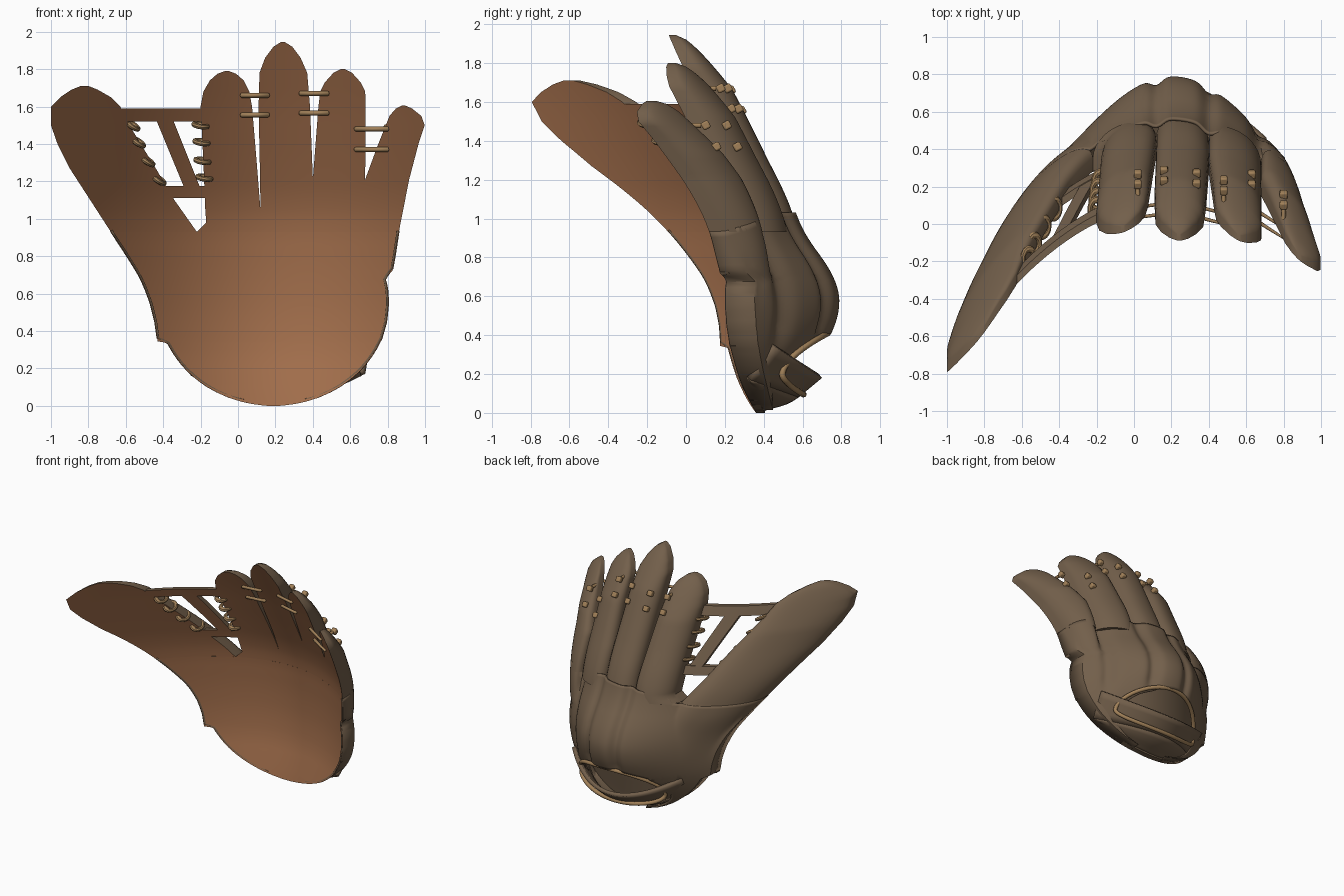
import bpy, bmesh
from math import pi, cos, sin, sqrt, exp
from mathutils import Vector

if "Cube" in bpy.data.objects:
    bpy.data.objects.remove(bpy.data.objects["Cube"])


def material(name, rgb):
    m = bpy.data.materials.new(name)
    m.diffuse_color = (*rgb, 1)
    m.use_nodes = True
    m.node_tree.nodes["Principled BSDF"].inputs["Base Color"].default_value = m.diffuse_color
    return m


PALM = material("palm_leather", (.38, .165, .075))
SHELL = material("back_leather", (.17, .115, .07))
LACE = material("lace", (.36, .22, .1))


def lin(tbl, z):
    """Linear lookup in rows (z, a, b...)."""
    z = min(max(z, tbl[0][0]), tbl[-1][0])
    for p, q in zip(tbl, tbl[1:]):
        if z <= q[0]:
            k = (z - p[0]) / (q[0] - p[0])
            return [a + (b - a) * k for a, b in zip(p[1:], q[1:])]


def smooth(tbl, z):
    """Softened lookup, averaged over a small window."""
    return sum(lin(tbl, z + d * .02)[0] for d in range(-4, 5)) / 9


# the whole front is one bowl-shaped surface
DEPTH = [(-.1, .345), (0, .36), (.13, .385), (.3, .42), (.5, .43), (.7, .42), (.95, .39),
         (1.1, .345), (1.3, .25), (1.5, .15), (1.6, .1), (1.95, -.09), (2.05, -.145)]


def front(x, z):
    return smooth(DEPTH, z) - .62 * (x - .2) ** 2


def make(name, verts, faces, mats, front_count=0, solid=0):
    me = bpy.data.meshes.new(name)
    me.from_pydata(verts, [], faces)
    for m in mats:
        me.materials.append(m)
    for i, p in enumerate(me.polygons):
        p.material_index = 0 if i < front_count or len(mats) == 1 else 1
    bm = bmesh.new()
    bm.from_mesh(me)
    bmesh.ops.recalc_face_normals(bm, faces=bm.faces)
    if solid and sum(f.normal.y * f.calc_area() for f in bm.faces) < 0:
        bmesh.ops.reverse_faces(bm, faces=bm.faces)
    bm.to_mesh(me)
    bm.free()
    ob = bpy.data.objects.new(name, me)
    bpy.context.collection.objects.link(ob)
    if solid:
        mod = ob.modifiers.new("thickness", "SOLIDIFY")
        mod.thickness, mod.offset = solid, -1
    return ob


def panel(name, st, thick, nx=14, step=.025):
    """Closed pad: front on the bowl, back raised by thick(t, z)."""
    zs = [st[0][0]]
    for p, q in zip(st, st[1:]):
        n = max(1, round((q[0] - p[0]) / step))
        zs += [p[0] + (q[0] - p[0]) * k / n for k in range(1, n + 1)]
    f, b = [], []
    for z in zs:
        l, r = lin(st, z)
        for j in range(nx + 1):
            t = -cos(pi * j / nx)
            x = l + (r - l) * (t + 1) / 2
            f.append((x, front(x, z), z))
            b.append((x, front(x, z) + thick(t, z), z))
    w, n, nz = nx + 1, len(f), len(zs)
    quads = [(i * w + j, i * w + j + 1, (i + 1) * w + j + 1, (i + 1) * w + j)
             for i in range(nz - 1) for j in range(nx)]
    faces = quads + [tuple(n + k for k in reversed(q)) for q in quads]
    for i in range(nz - 1):
        for j in (0, nx):
            a, c = i * w + j, (i + 1) * w + j
            faces.append((a, c, n + c, n + a))
    for i in (0, nz - 1):
        for j in range(nx):
            a = i * w + j
            faces.append((a, a + 1, n + a + 1, n + a))
    return make(name, f + b, faces, [PALM, SHELL], len(quads))


def sheet(name, fn, nu, nv, mat, solid):
    """Open sheet over u in -1..1 and v in 0..1."""
    vs = [fn(-1 + 2 * i / nu, j / nv) for i in range(nu + 1) for j in range(nv + 1)]
    w = nv + 1
    fs = [(i * w + j, (i + 1) * w + j, (i + 1) * w + j + 1, i * w + j + 1)
          for i in range(nu) for j in range(nv)]
    return make(name, vs, fs, [mat], 0, solid)


# palm, with a round heel
def heel_half(z):
    return .615 * sqrt(max(.003, 1 - ((.55 - z) / .55) ** 2))


BODY = [(z, .19 - heel_half(z), .19 + heel_half(z)) for z in
        (0, .003, .01, .022, .04, .065, .1, .14, .18, .22, .26, .3, .335)]
BODY += [(.345, -.43, .765), (.45, -.445, .795), (.55, -.47, .805), (.63, -.5, .8), (.685, -.525, .785),
         (.72, -.545, .825), (.8, -.595, .84), (.93, -.68, .86), (1.05, -.76, .885)]
panel("palm", BODY[:-1], lambda t, z: .045, 32)


# fingers and thumb
def dome(t, z, taper=1):
    return .035 + .04 * taper + (.10 + .03 * max(0, 1.3 - z)) * taper * sqrt(max(0, 1 - abs(t) ** 2.5))


DIGITS = {
    "index_finger": [(.93, -.22, .118), (.98, -.17, .119), (1.05, -.175, .12), (1.3, -.185, .1),
                     (1.6, -.2, .075), (1.68, -.185, .06), (1.74, -.15, .03), (1.775, -.11, -.01), (1.79, -.07, -.05)],
    "middle_finger": [(.93, .118, .4), (1.05, .12, .4), (1.22, .118, .4), (1.6, .11, .385), (1.78, .115, .37),
                      (1.86, .145, .335), (1.92, .19, .29), (1.945, .23, .25)],
    "ring_finger": [(.93, .4, .68), (1.21, .4, .68), (1.6, .43, .682), (1.68, .44, .68), (1.73, .465, .655),
                    (1.78, .51, .61), (1.8, .55, .57)],
    "little_finger": [(.93, .68, .86), (1.21, .68, .915), (1.4, .75, .965), (1.5, .79, .998),
                      (1.55, .81, .98), (1.59, .845, .93), (1.605, .875, .895)],
    "thumb": [(.93, -.68, -.22), (1.1, -.79, -.34), (1.27, -.9, -.44), (1.4, -.965, -.52), (1.5, -1, -.58),
              (1.6, -1, -.63), (1.65, -.95, -.68), (1.69, -.89, -.75), (1.71, -.84, -.8)]}
for name, st in DIGITS.items():
    panel(name, st, lambda t, z, top=st[-1][0]: dome(t, z, sqrt(min(1, (top - z) / .28))))

# back of the hand, open at the wrist
EDGE = [(-.1, .05), (0, .06), (.2, .1), (.4, .14), (.6, .145), (.75, .125), (.93, .078), (1.2, .078)]
BULGE = [(-.1, .0), (0, .02), (.2, .12), (.42, .19), (.55, .225), (.67, .22), (.8, .18), (.93, .13), (1.2, .11)]


def back_height(x, z, l, r):
    d = min(1, abs(x - .21) / .66)
    h = smooth(EDGE, z) + smooth(BULGE, z) * cos(pi / 2 * d) ** 1.5
    k = min(1, max(0, (z - .45) / .4))
    k = k * k * (3 - 2 * k)
    # thumb and little finger pads run down into the back
    for a, b in ((l, l + .46), (r - .18, r)):
        t = (2 * x - a - b) / (b - a)
        if abs(t) < 1:
            h += k * max(0, dome(t, z) - h)
    g = min(1, max(0, (z - .3) / .15))
    return h - .035 * g * sum(exp(-((x - c) / .04) ** 2) for c in (.12, .4, .66))


def hand_back(s, v):
    u = max(-1, min(1, s * 1.02))
    low = .015 + .395 * max(0, cos(pi / 2 * min(1, abs(u) / .95))) ** .6
    high = .932 + .1 * sqrt(max(0, sin(pi * max(0, u + .35) / 1.35)))
    z = low + (high - low) * v
    l, r = lin(BODY, z)
    x = l + (r - l) * (u + 1) / 2 + .003 * u
    wall = .004 if abs(s) > .999 else back_height(x, z, l, r)
    return (x, front(x, z) + wall, z)


sheet("hand_back", hand_back, 100, 32, SHELL, .015)


# wrist strap and the heel pad below it
def low_rail(s):
    return Vector((.21 + .47 * s, .58 - .25 * s * s, .08 + .09 * s * s))


def strap(s, v):
    return low_rail(s).lerp(Vector((.21 + .5 * s, .70 - .24 * s * s, .18 + .16 * s * s)), v)


def heel(s, v):
    x = .19 + .46 * s
    z = .556 - .55 * sqrt(1 - ((x - .19) / .615) ** 2)
    return Vector((x, front(x, z) + .03, z)).lerp(low_rail(s * .96), v) - Vector((0, 0, .02 * sin(pi * v) * v))


sheet("wrist_strap", strap, 32, 4, SHELL, .03)
sheet("heel_pad", heel, 32, 6, SHELL, .012)


def tube(name, pts, r, cyclic=False):
    cu = bpy.data.curves.new(name, "CURVE")
    cu.dimensions, cu.bevel_depth, cu.bevel_resolution, cu.use_fill_caps = "3D", r, 2, True
    sp = cu.splines.new("POLY")
    sp.points.add(len(pts) - 1)
    for p, q in zip(sp.points, pts):
        p.co = (*q, 1)
    sp.use_cyclic_u = cyclic
    cu.materials.append(LACE)
    bpy.context.collection.objects.link(bpy.data.objects.new(name, cu))


# lace edging round the wrist opening
loop = []
for i in range(56):
    a = 2 * pi * i / 56
    s = sin(a)
    loop.append((.22 + .38 * cos(a), .495 + (.235 if s > 0 else .11) * abs(s) ** 1.7,
                 .2 + (.21 if s > 0 else .105) * s))
tube("wrist_lace", loop, .016, True)

# web bars and diagonal
panel("web_top_bar", [(1.52, -.6, -.17), (1.59, -.64, -.17)], lambda t, z: .045)
panel("web_low_bar", [(1.11, -.36, -.15), (1.175, -.41, -.15)], lambda t, z: .045)
panel("web_diagonal", [(1.16, -.285, -.2), (1.535, -.44, -.35)], lambda t, z: .04, 4)

# lace rings holding the web
for tag, tilt, spots in (("thumb", .6, ((-.565, 1.5), (-.535, 1.41), (-.485, 1.31), (-.425, 1.21))),
                         ("index", .15, ((-.2, 1.5), (-.195, 1.41), (-.19, 1.31), (-.18, 1.22)))):
    for x, z in spots:
        bpy.ops.mesh.primitive_torus_add(major_radius=.036, minor_radius=.014, major_segments=18, minor_segments=8,
                                         location=(x, front(x, z) + .03, z), rotation=(.15, tilt, 0))
        ob = bpy.context.object
        ob.name = "web_lace_" + tag
        ob.scale.y = 1.4
        ob.data.materials.append(LACE)

# laces between the fingers, knotted at the back
for a, b, z in ((.02, .16, 1.66), (.02, .16, 1.555), (.335, .48, 1.67), (.335, .48, 1.565),
                (.63, .8, 1.48), (.63, .8, 1.37)):
    ends = [Vector((x, front(x, z), z)) for x in (a, b)]
    out, deep = Vector((0, -.012, 0)), Vector((0, .14, 0))
    tube("finger_lace", [ends[0] + deep, ends[0] + out, ends[1] + out, ends[1] + deep], .013)
    for e in ends:
        bpy.ops.mesh.primitive_cube_add(size=.042, location=e + Vector((0, .165, 0)), rotation=(.5, 0, 0))
        ob = bpy.context.object
        ob.name = "lace_knot"
        ob.data.materials.append(LACE)
        bev = ob.modifiers.new("bevel", "BEVEL")
        bev.width, bev.segments = .009, 2

# smooth shading with crisp rims
bpy.ops.object.select_all(action="DESELECT")
for ob in bpy.data.objects:
    if ob.type == "MESH":
        ob.select_set(True)
        bpy.context.view_layer.objects.active = ob
bpy.ops.object.shade_smooth_by_angle(angle=.75)
